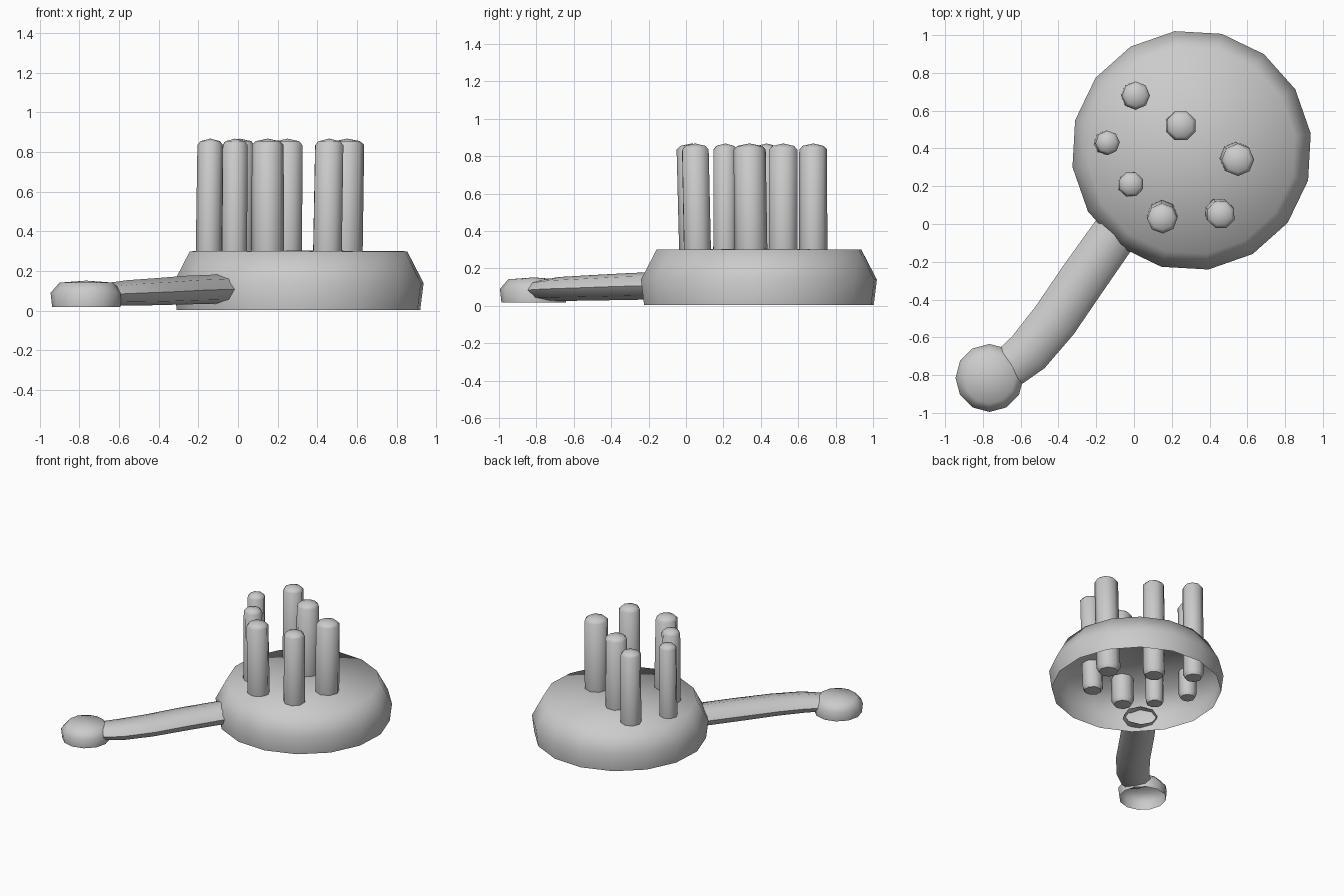
import bpy, bmesh, math
from mathutils import Vector

if "Cube" in bpy.data.objects:
    bpy.data.objects.remove(bpy.data.objects["Cube"])


def loft(name, rings, cap_start=None, cap_end=None):
    """Skin a list of equal vertex rings; caps are centre points or None (open)."""
    bm = bmesh.new()
    vr = [[bm.verts.new(p) for p in ring] for ring in rings]
    n = len(vr[0])
    for a, b in zip(vr, vr[1:]):
        for i in range(n):
            j = (i + 1) % n
            bm.faces.new((a[i], a[j], b[j], b[i]))
    for cap, ring in ((cap_start, vr[0]), (cap_end, vr[-1])):
        if cap is not None:
            c = bm.verts.new(cap)
            for i in range(n):
                bm.faces.new((ring[i], ring[(i + 1) % n], c))
    bmesh.ops.recalc_face_normals(bm, faces=bm.faces)
    mesh = bpy.data.meshes.new(name)
    bm.to_mesh(mesh)
    bm.free()
    ob = bpy.data.objects.new(name, mesh)
    bpy.context.collection.objects.link(ob)
    return ob


def smooth(ob, angle):
    bpy.ops.object.select_all(action='DESELECT')
    ob.select_set(True)
    bpy.context.view_layer.objects.active = ob
    bpy.ops.object.shade_smooth_by_angle(angle=math.radians(angle))


def circle(x, y, z, r, n, phase=0.0):
    return [(x + r * math.cos(phase + math.tau * i / n),
             y + r * math.sin(phase + math.tau * i / n), z) for i in range(n)]


# Round body: hollow inverted dish, open underneath
cx, cy = 0.305, 0.39
body_profile = [(0.62, 0.005), (0.637, 0.14), (0.553, 0.3)]
body = loft("dish_body",
            [circle(cx, cy, z, r, 16, math.radians(8)) for r, z in body_profile],
            cap_end=(cx, cy, 0.305))
smooth(body, 80)

# Flattened tube handle: x, y, z, half width, half height
path = [(-0.08, -0.02, 0.11, 0.122, 0.074), (-0.27, -0.29, 0.104, 0.125, 0.072),
        (-0.42, -0.51, 0.096, 0.125, 0.068), (-0.56, -0.68, 0.09, 0.12, 0.064),
        (-0.66, -0.76, 0.085, 0.11, 0.055)]
rings = []
for i, (x, y, z, w, h) in enumerate(path):
    p, q = path[max(i - 1, 0)], path[min(i + 1, len(path) - 1)]
    d = Vector((q[0] - p[0], q[1] - p[1], 0)).normalized()
    side = Vector((-d.y, d.x, 0))
    rings.append([Vector((x, y, z)) + side * w * math.cos(math.tau * k / 8)
                  + Vector((0, 0, h * math.sin(math.tau * k / 8))) for k in range(8)])
smooth(loft("handle", rings), 60)

# Rounded handle knob, open underneath
kx, ky = -0.765, -0.815
knob_profile = [(0.172, 0.018), (0.18, 0.09), (0.135, 0.142)]
knob = loft("handle_knob",
            [circle(kx, ky, z, r, 12) for r, z in knob_profile],
            cap_end=(kx, ky, 0.152))
smooth(knob, 80)

# Pegs through the top: x, y, radius, sideways lean of the lower end
pegs = [(0.01, 0.68, 0.076, -0.005, 0.0), (0.25, 0.52, 0.083, -0.005, 0.0),
        (0.55, 0.34, 0.088, -0.012, 0.01), (0.46, 0.05, 0.078, -0.012, 0.015),
        (0.15, 0.03, 0.082, 0.0, 0.02), (-0.015, 0.21, 0.069, -0.005, 0.0),
        (-0.14, 0.43, 0.066, -0.01, 0.0)]
for i, (x, y, r, dx, dy) in enumerate(pegs):
    bx, by, ph = x + dx, y + dy, i * 0.4
    peg = loft(f"peg_{i + 1}",
               [circle(bx, by, 0.085, r * 0.8, 8, ph), circle(bx, by, 0.115, r, 8, ph),
                circle(x, y, 0.835, r * 0.98, 8, ph), circle(x, y, 0.855, r * 0.75, 8, ph)],
               cap_start=(bx, by, 0.08), cap_end=(x, y, 0.868))
    smooth(peg, 48)
